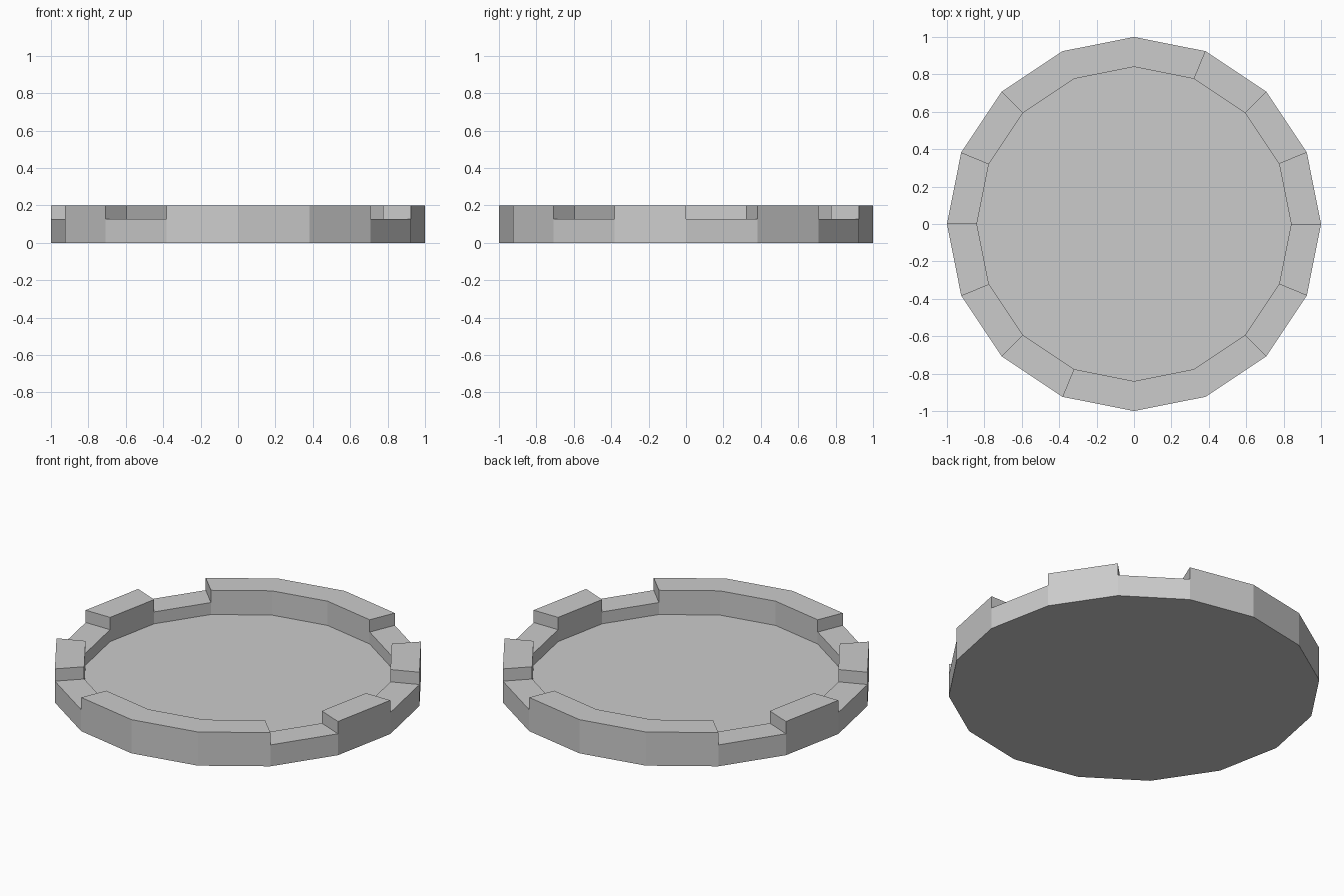
import bpy, bmesh
from math import cos, sin, tau

if "Cube" in bpy.data.objects:
    bpy.data.objects.remove(bpy.data.objects["Cube"])

N = 16                      # sides of the dish
R_OUT, R_IN = 1.0, 0.84
H_RIM, H_NOTCH, H_FLOOR = 0.2, 0.127, 0.056
NOTCHES = {0, 2, 6, 8, 10, 14}   # lowered rim segments

bm = bmesh.new()
cache = {}


def v(i, r, z):
    """Shared vertex on corner i at radius r and height z."""
    key = (i % N, r, z)
    if key not in cache:
        a = tau * (i % N) / N
        cache[key] = bm.verts.new((r * cos(a), r * sin(a), z))
    return cache[key]


def height(i):
    return H_NOTCH if i % N in NOTCHES else H_RIM


for i in range(N):
    j, h = i + 1, height(i)
    # outer wall, rim top, inner wall
    bm.faces.new((v(i, R_OUT, 0), v(j, R_OUT, 0), v(j, R_OUT, h), v(i, R_OUT, h)))
    bm.faces.new((v(i, R_OUT, h), v(j, R_OUT, h), v(j, R_IN, h), v(i, R_IN, h)))
    bm.faces.new((v(i, R_IN, h), v(j, R_IN, h), v(j, R_IN, H_FLOOR), v(i, R_IN, H_FLOOR)))
    # step between a notch and the full-height rim
    if h != height(j):
        bm.faces.new((v(j, R_OUT, H_NOTCH), v(j, R_OUT, H_RIM),
                      v(j, R_IN, H_RIM), v(j, R_IN, H_NOTCH)))

# underside and dish floor
bm.faces.new([v(i, R_OUT, 0) for i in reversed(range(N))])
bm.faces.new([v(i, R_IN, H_FLOOR) for i in range(N)])
bmesh.ops.recalc_face_normals(bm, faces=bm.faces)

mesh = bpy.data.meshes.new("notched_dish")
bm.to_mesh(mesh)
bm.free()
bpy.context.collection.objects.link(bpy.data.objects.new("notched_dish", mesh))
